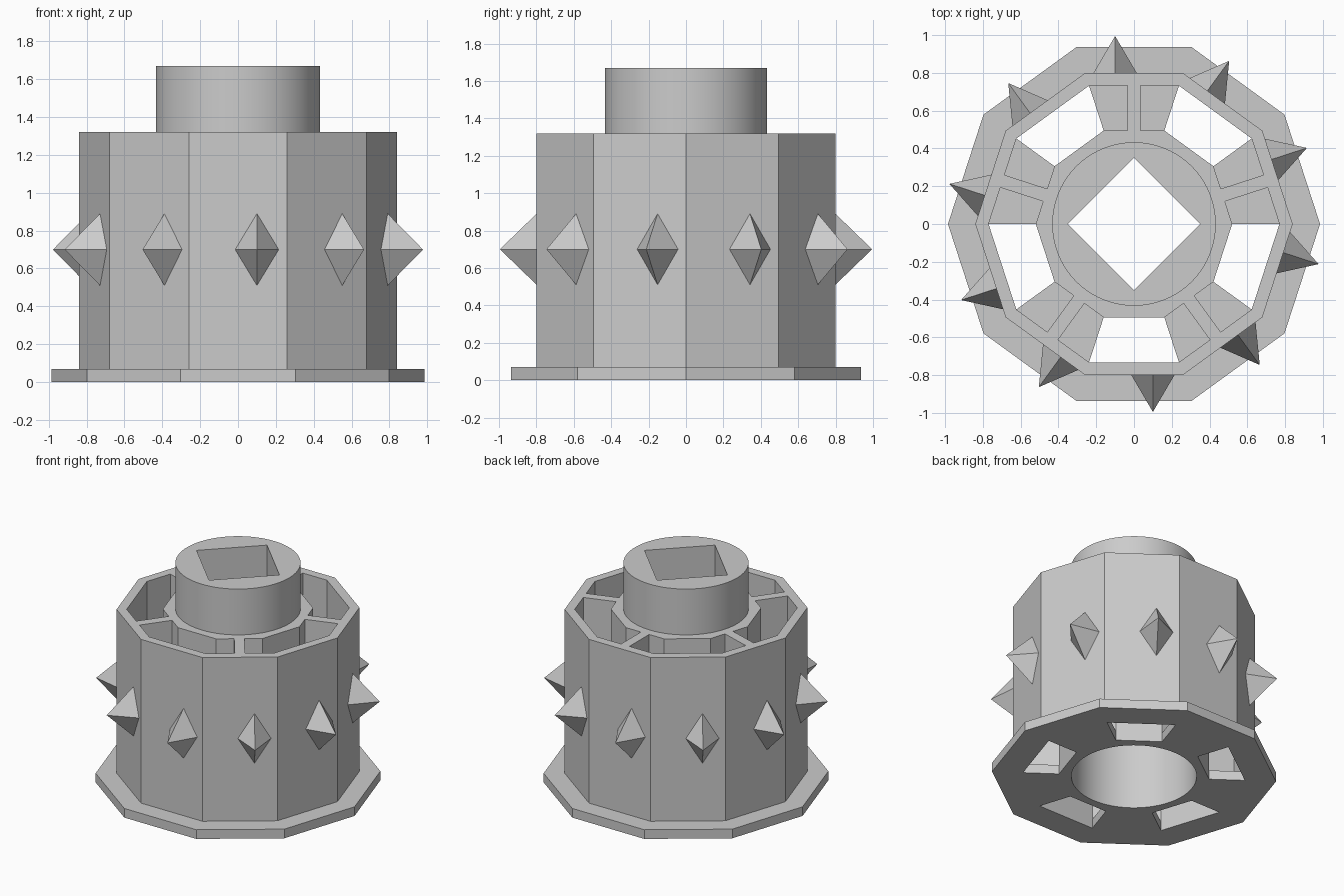
import bpy
import bmesh
from math import cos, sin, pi, radians
from mathutils import Vector

cube = bpy.data.objects.get("Cube")
if cube:
    bpy.data.objects.remove(cube, do_unlink=True)

GREY = (0.6, 0.6, 0.6, 1.0)
mat = bpy.data.materials.new("plain_grey")
mat.use_nodes = True
mat.diffuse_color = GREY
mat.node_tree.nodes["Principled BSDF"].inputs["Base Color"].default_value = GREY

APOTHEM = cos(pi / 10)          # decagon apothem for unit radius
FLOOR, TOP = 0.07, 1.32
WALL_OUT, WALL_IN, HUB = 0.84, 0.77, 0.52
BORE, BORE_TOP, SHAFT_TOP = 0.433, 1.25, 1.67


def make_object(name, verts, faces, recalc=True):
    mesh = bpy.data.meshes.new(name)
    mesh.from_pydata(verts, [], faces)
    mesh.materials.append(mat)
    if recalc:
        bm = bmesh.new()
        bm.from_mesh(mesh)
        bmesh.ops.recalc_face_normals(bm, faces=bm.faces)
        bm.to_mesh(mesh)
        bm.free()
    obj = bpy.data.objects.new(name, mesh)
    bpy.context.collection.objects.link(obj)
    return obj


def polygon_ring(sides, radius, z, count):
    """Sample a regular polygon, first corner on +x, at even angles."""
    step = 2 * pi / sides
    ring = []
    for i in range(count):
        a = 2 * pi * i / count
        r = radius * cos(step / 2) / cos(a % step - step / 2)
        ring.append((r * cos(a), r * sin(a), z))
    return ring


def closed_loft(name, profile, count):
    """Join (sides, radius, z) rings into a closed hollow solid."""
    verts = [v for p in profile for v in polygon_ring(*p, count)]
    rows = len(profile)
    faces = []
    for r in range(rows):
        s = (r + 1) % rows
        for i in range(count):
            j = (i + 1) % count
            faces.append((r * count + i, r * count + j, s * count + j, s * count + i))
    return make_object(name, verts, faces)


def prism(name, outline, z0, z1):
    n = len(outline)
    verts = [(p.x, p.y, z) for z in (z0, z1) for p in outline]
    faces = [tuple(range(n)), tuple(range(n, 2 * n))]
    faces += [(i, (i + 1) % n, (i + 1) % n + n, i + n) for i in range(n)]
    return make_object(name, verts, faces)


def axes(angle):
    """Outward and sideways directions of a side of the drum."""
    return Vector((cos(angle), sin(angle), 0)), Vector((-sin(angle), cos(angle), 0))


# Ten-sided drum wall with its base flange
closed_loft("drum_wall", [
    (10, 0.985, 0), (10, 0.985, FLOOR), (10, WALL_OUT, FLOOR),
    (10, WALL_OUT, TOP), (10, WALL_IN, TOP), (10, WALL_IN, 0)], 10)

# Hub with round stub, square socket and round bore beneath
N = 80
hub = closed_loft("hub", [
    (10, HUB, 0), (10, HUB, TOP), (N, BORE, TOP), (N, BORE, SHAFT_TOP),
    (4, 0.35, SHAFT_TOP), (4, 0.35, BORE_TOP), (N, BORE, BORE_TOP), (N, BORE, 0)], N)
bpy.ops.object.select_all(action="DESELECT")
hub.select_set(True)
bpy.context.view_layer.objects.active = hub
bpy.ops.object.shade_smooth_by_angle(angle=radians(30))

# Five floor webs, each carrying a central rib
for k in range(5):
    out, side = axes(radians(18 + 72 * k))
    r0, r1 = HUB * APOTHEM, WALL_IN * APOTHEM
    h0, h1 = HUB * sin(pi / 10), WALL_IN * sin(pi / 10)
    for name, w0, w1, z0, z1 in (("floor_web", h0, h1, 0, FLOOR),
                                 ("rib", 0.035, 0.035, FLOOR, TOP)):
        prism(f"{name}_{k + 1}", [out * r0 - side * w0, out * r1 - side * w1,
                                  out * r1 + side * w1, out * r0 + side * w0], z0, z1)

# One off-centre spike on every side of the drum
up = Vector((0, 0, 1))
for k in range(10):
    out, side = axes(radians(18 + 36 * k))
    middle = side * 0.1 + up * 0.7
    base = middle + out * WALL_OUT * APOTHEM
    verts = [base + side * 0.115, base + up * 0.19,
             base - side * 0.115, base - up * 0.19, middle + out * 0.995]
    make_object(f"spike_{k + 1}", verts, [(i, (i + 1) % 4, 4) for i in range(4)], False)
